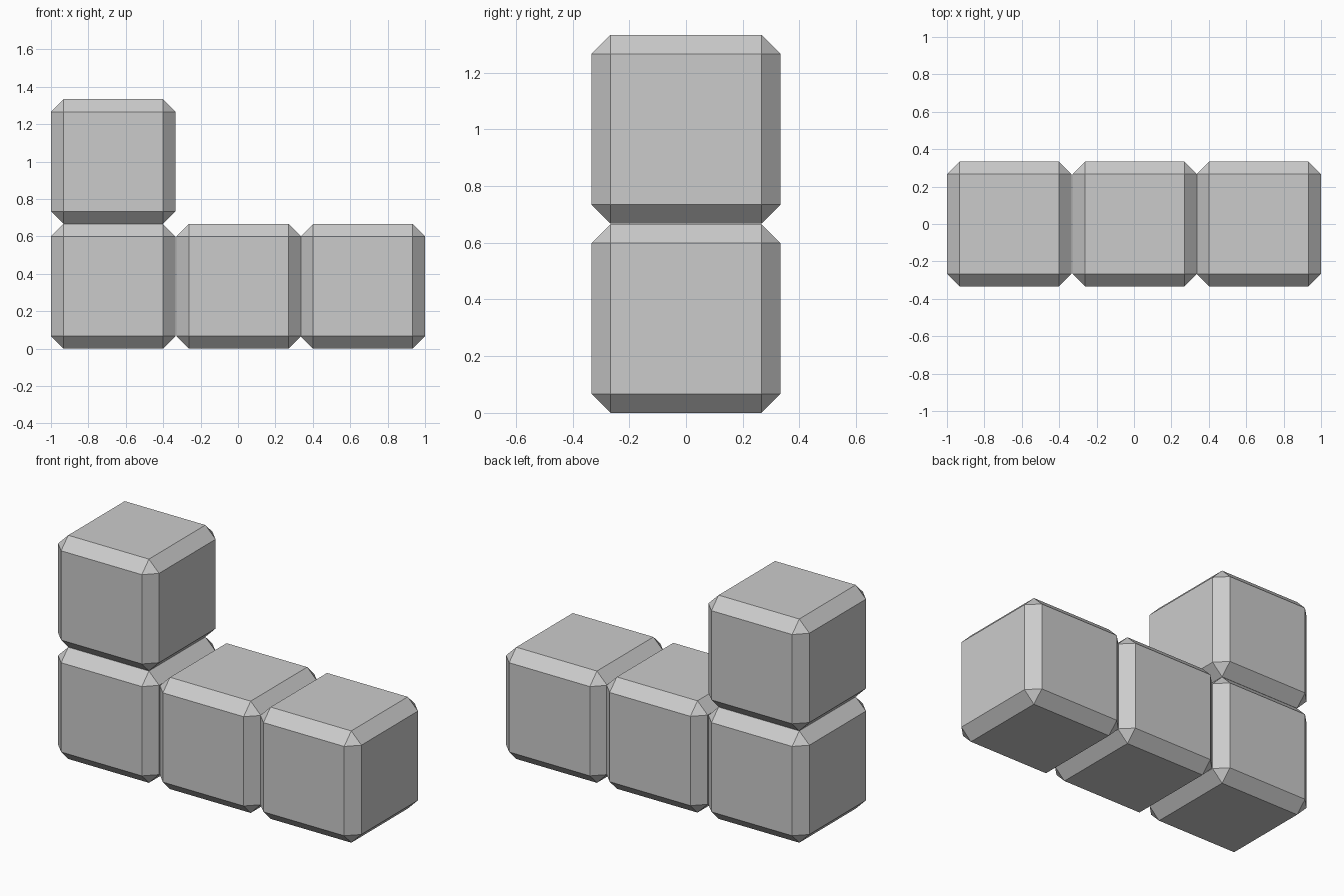
import bpy
import bmesh

if "Cube" in bpy.data.objects:
    bpy.data.objects.remove(bpy.data.objects["Cube"])

SIDE = 0.666
CHAMFER = 0.067


def chamfered_cube(name, x, z):
    """Cube with flat single-segment chamfers and triangular corners."""
    bm = bmesh.new()
    bmesh.ops.create_cube(bm, size=SIDE)
    bmesh.ops.bevel(bm, geom=bm.edges[:], offset=CHAMFER, offset_type='OFFSET',
                    segments=1, profile=0.5, affect='EDGES')
    mesh = bpy.data.meshes.new(name)
    bm.to_mesh(mesh)
    bm.free()
    obj = bpy.data.objects.new(name, mesh)
    obj.location = (x, 0, z)
    bpy.context.collection.objects.link(obj)
    return obj


# Bottom row of three blocks, the middle one leaving a hairline gap on its left
low = SIDE / 2
chamfered_cube("left_block", -0.667, low)
chamfered_cube("middle_block", 0.004, low)
chamfered_cube("right_block", 0.667, low)

# Block stacked on the left end
chamfered_cube("upper_block", -0.667, low + 0.667)
